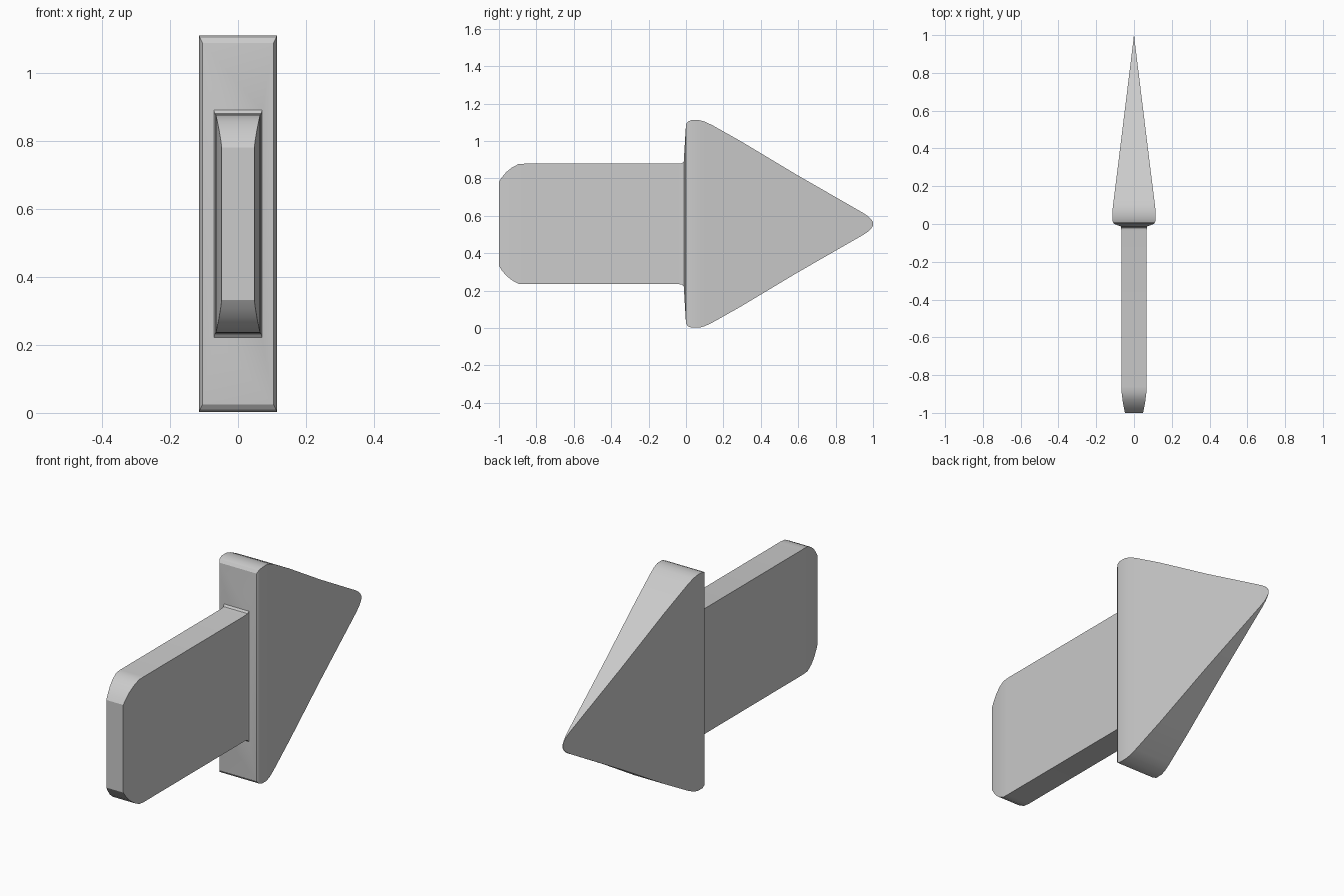
import bpy, bmesh, math

if "Cube" in bpy.data.objects:
    bpy.data.objects.remove(bpy.data.objects["Cube"])

MID_Z = 0.557

# Rectangular sections along the arrow: (y, half width, half height)
SHAFT = [
    (-1.0, 0.048, 0.225), (-0.985, 0.051, 0.248), (-0.96, 0.056, 0.278),
    (-0.93, 0.061, 0.302), (-0.895, 0.065, 0.32), (-0.86, 0.067, 0.322),
    (-0.04, 0.067, 0.322),
]
# Small fillet, sloping back face and rounded shoulders
SHOULDER = [
    (-0.02, 0.068, 0.325), (-0.012, 0.071, 0.335), (0.0, 0.105, 0.533),
    (0.01, 0.112, 0.547), (0.03, 0.115, 0.555), (0.07, 0.114, 0.555),
    (0.1, 0.111, 0.547),
]
# Wedge tapering to a thin rounded tip
WEDGE = [
    (0.14, 0.106, 0.528), (0.3, 0.086, 0.438), (0.6, 0.049, 0.258),
    (0.95, 0.006, 0.057), (0.975, 0.003, 0.04), (0.99, 0.0015, 0.025),
    (1.0, 0.0005, 0.01),
]


def loft(name, sections):
    """Skin a row of rectangles along y into one closed mesh."""
    bm = bmesh.new()
    rings = [[bm.verts.new((sx * w, y, MID_Z + sz * h))
              for sx, sz in ((-1, -1), (1, -1), (1, 1), (-1, 1))]
             for y, w, h in sections]
    for a, b in zip(rings, rings[1:]):
        for i in range(4):
            j = (i + 1) % 4
            bm.faces.new((a[i], a[j], b[j], b[i]))
    bm.faces.new(rings[0])
    bm.faces.new(rings[-1])
    bmesh.ops.recalc_face_normals(bm, faces=bm.faces)
    mesh = bpy.data.meshes.new(name)
    bm.to_mesh(mesh)
    bm.free()
    obj = bpy.data.objects.new(name, mesh)
    bpy.context.collection.objects.link(obj)
    bpy.context.view_layer.objects.active = obj
    obj.select_set(True)
    bpy.ops.object.shade_smooth_by_angle(angle=math.radians(30))
    return obj


# Shaft and head form one continuous body
loft("arrow", SHAFT + SHOULDER + WEDGE)
